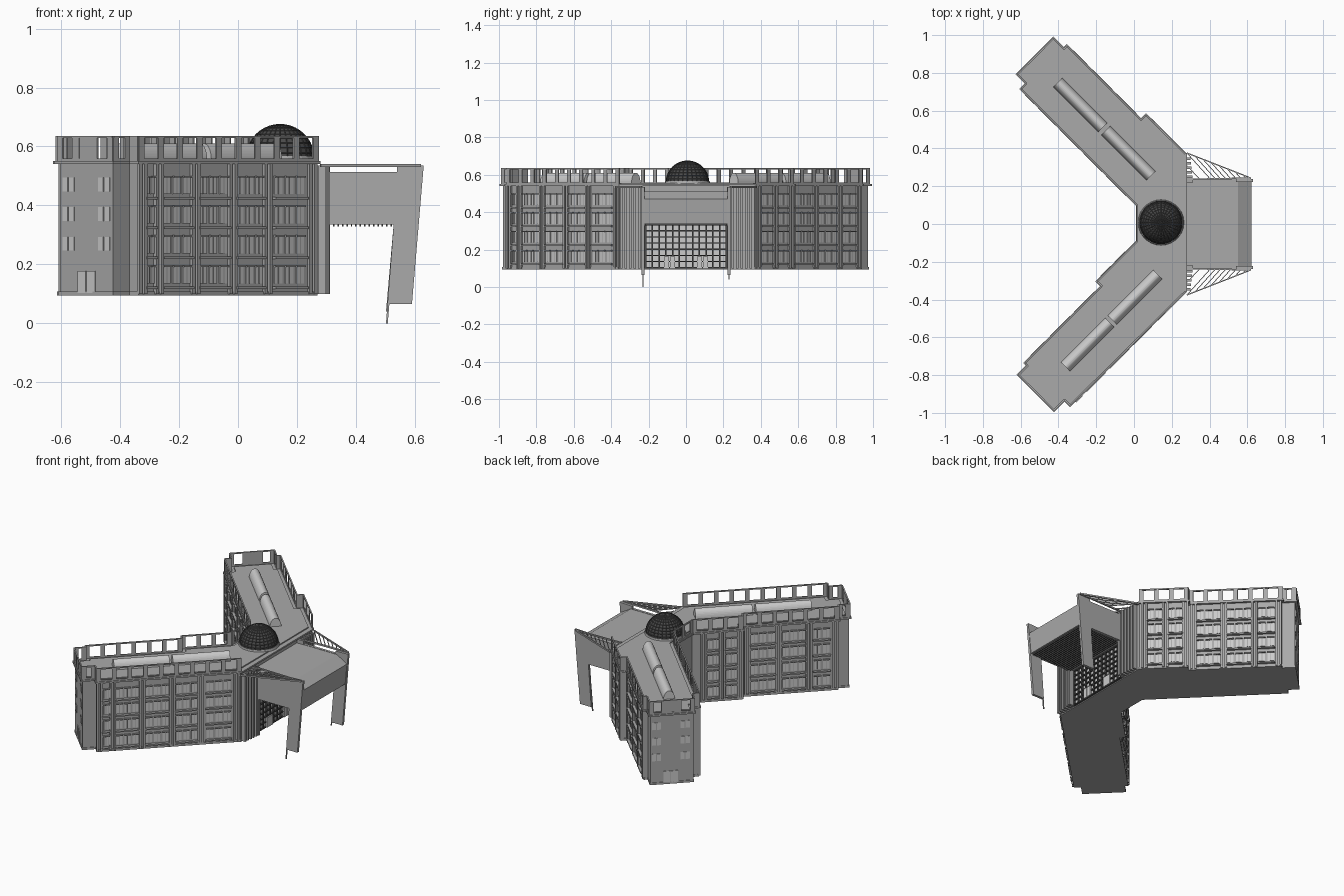
import bpy, bmesh, math
from mathutils import Matrix, Vector

if "Cube" in bpy.data.objects:
    bpy.data.objects.remove(bpy.data.objects["Cube"])
R2 = math.sqrt(2)

def material(name, c):
    m = bpy.data.materials.new(name)
    m.diffuse_color = (c, c, c, 1)
    m.use_nodes = True
    m.node_tree.nodes["Principled BSDF"].inputs["Base Color"].default_value = m.diffuse_color
    return m

STONE, GLASS, DARK = material("stone", .4), material("glass", .65), material("dark", .07)

def finish(bm, name, mat=STONE):
    bmesh.ops.recalc_face_normals(bm, faces=bm.faces[:])
    me = bpy.data.meshes.new(name)
    bm.to_mesh(me)
    bm.free()
    ob = bpy.data.objects.new(name, me)
    me.materials.append(mat)
    bpy.context.collection.objects.link(ob)
    return ob

def box(bm, c, size, ang=0):
    m = Matrix.Translation(c) @ Matrix.Rotation(ang, 4, 'Z') @ Matrix.Diagonal((*size, 1))
    bmesh.ops.create_cube(bm, size=1, matrix=m)

def bar(bm, a, b, w, z0, z1):
    d = Vector(b) - Vector(a)
    box(bm, ((a[0]+b[0])/2, (a[1]+b[1])/2, (z0+z1)/2), (d.length, w, z1-z0), math.atan2(d.y, d.x))

def prism(bm, pts, vec):
    f = bm.faces.new([bm.verts.new(p) for p in pts])
    g = bmesh.ops.extrude_face_region(bm, geom=[f])
    bmesh.ops.translate(bm, vec=vec, verts=[v for v in g['geom'] if isinstance(v, bmesh.types.BMVert)])
    bm.faces.new([bm.verts.new(p) for p in pts]) if not f.is_valid else None

def slab(name, pts, z0, z1, mat=STONE):
    bm = bmesh.new()
    prism(bm, [(x, y, z0) for x, y in pts], (0, 0, z1-z0))
    return finish(bm, name, mat)

# wing coordinates: u runs along the wing, v across it; s = +1 rear wing, -1 front wing
def P(s, u, v):
    return ((v-u)/R2, s*(u+v)/R2)

def inset(pts, d):
    out, n = [], len(pts)
    for i in range(n):
        a, b, c = (Vector(pts[(i+k) % n]) for k in (-1, 0, 1))
        e, f = (b-a).normalized(), (c-b).normalized()
        n1, n2 = Vector((-e.y, e.x)), Vector((-f.y, f.x))
        out.append(tuple(b + (n1+n2) * d / (1 + n1.dot(n2))))
    return out

rear = [(.066, .462), (.37, .46), (.37, .422), (.925, .422), (.925, .4), (1.005, .4), (1.005, .117),
        (.935, .117), (.935, .075), (.061, .075)]
front = [(.056, .452), (.925, .447), (.925, .405), (1.005, .405), (1.005, .125),
         (.935, .125), (.935, .105), (.36, .105), (.36, .07), (.056, .07)]
outline = [P(1, *p) for p in rear] + [P(-1, *p) for p in reversed(front)]

# main body, cornice and roof
slab("building_walls", inset(outline, .014), .1, .54)
slab("plinth", inset(outline, .010), .095, .108)
slab("cornice", outline, .54, .55)
slab("roof_deck", inset(outline, .03), .55, .557)

# rooftop railing with broad posts
bm = bmesh.new()
path = inset(outline, .008)
for a, b in zip(path[:-1], path[1:]):
    a, b = Vector(a), Vector(b)
    bar(bm, a, b, .008, .628, .636)
    bar(bm, a, b, .006, .55, .56)
    L = (b-a).length
    n = max(1, round(L/.1))
    ang = math.atan2((b-a).y, (b-a).x)
    for i in range(n+1):
        w = min(.026, L*.5)
        p = a.lerp(b, (w/2 + (L-w)*i/n)/L)
        box(bm, (p.x, p.y, .592), (w, .006, .084), ang)
for s in (1, -1):
    x, y = P(s, .995, .262)
    box(bm, (x, y, .594), (.006, .12, .082), math.atan2(s, -1))
finish(bm, "roof_railing")

# facades: panes, hoods, sills and pilasters
panes, trim = bmesh.new(), bmesh.new()
FLOORS = (.163, .265, .366, .466)

def facade(s, v, out, edges, counts):
    ang = math.atan2(s, -1)
    for u in edges:
        for du in (-.012, .012):
            x, y = P(s, u+du, v + out*.004)
            box(trim, (x, y, .32), (.013, .014, .44), ang)
    for a, b, n in zip(edges, edges[1:], counts):
        pitch = min(.052, (b-a-.03)/n)
        for z in FLOORS:
            x, y = P(s, (a+b)/2, v + out*.006)
            box(trim, (x, y, z-.042), (n*pitch, .02, .008), ang)
            for i in range(n):
                u = (a+b)/2 + (i-(n-1)/2)*pitch
                x, y = P(s, u, v)
                box(panes, (x, y, z), (pitch*.72, .006, .056), ang)
                box(trim, (x, y, z), (.004, .009, .056), ang)
                x, y = P(s, u, v + out*.004)
                box(trim, (x, y, z+.031), (pitch*.8, .014, .006), ang)

facade(1, .446, 1, (.1, .225, .345), (2, 2))
facade(1, .408, 1, (.39, .57, .75, .895), (3, 3, 2))
facade(1, .089, -1, (.12, .3, .468, .646, .81, .905), (3, 3, 3, 3, 2))
facade(-1, .436, 1, (.085, .30, .468, .646, .82, .9), (3, 3, 3, 3, 2))
facade(-1, .084, -1, (.12, .23, .335), (2, 2))
facade(-1, .119, -1, (.385, .57, .75, .905), (3, 3, 2))

# wing ends: paired windows above a door
for s in (1, -1):
    ang = math.atan2(s, -1)
    for z in FLOORS[1:]:
        for v in (.165, .195, .335, .365):
            x, y = P(s, .991, v)
            box(panes, (x, y, z+.005), (.006, .024, .046), ang)
    for dv in (-.022, .022):
        x, y = P(s, .991, .266+dv)
        box(panes, (x, y, .14), (.008, .04, .075), ang)
finish(panes, "window_panes", GLASS)
finish(trim, "facade_trim")

# half-barrel skylights
bm = bmesh.new()
for s, v, spans in ((1, .244, ((.117, .455), (.478, .816))), (-1, .278, ((.1, .44), (.46, .79)))):
    for u0, u1 in spans:
        pts = []
        for i in range(17):
            t = math.pi*i/16
            x, y = P(s, u0, v + .034*math.cos(t))
            pts.append((x, y, .555 + .055*math.sin(t)))
        d = (u1-u0)/R2
        prism(bm, pts, (-d, s*d, 0))
ob = finish(bm, "skylights", GLASS)

# ribbed dome on a low drum
bm = bmesh.new()
bmesh.ops.create_uvsphere(bm, u_segments=28, v_segments=20, radius=.115,
                          matrix=Matrix.Translation((.143, .008, .56)))
bmesh.ops.delete(bm, geom=[v for v in bm.verts if v.co.z < .5595], context='VERTS')
ribs = bm.copy()
finish(bm, "dome", DARK)
ob = finish(ribs, "dome_ribs", DARK)
w = ob.modifiers.new("ribs", 'WIREFRAME')
w.thickness = .003
bm = bmesh.new()
bmesh.ops.create_cone(bm, cap_ends=True, segments=28, radius1=.122, radius2=.118, depth=.014,
                      matrix=Matrix.Translation((.143, .008, .56)))
finish(bm, "dome_drum")

# entrance: fins beside a gridded glass wall
bm = bmesh.new()
for s in (1, -1):
    for i in range(5):
        box(bm, (.285, s*(.25+.024*i), .318), (.05 - .006*i, .012, .436))
    box(bm, (.29, s*.228, .318), (.045, .016, .436))
finish(bm, "entrance_fins")
bm = bmesh.new()
box(bm, (.268, 0, .22), (.012, .44, .24))
finish(bm, "entrance_glass", GLASS)
bm = bmesh.new()
for i in range(13):
    box(bm, (.278, -.216+.036*i, .22), (.012, .008, .24))
for i in range(8):
    box(bm, (.278, 0, .103+.033*i), (.012, .44, .007))
finish(bm, "entrance_grid", DARK)
bm = bmesh.new()
for s in (1, -1):
    for d in (-.016, .016):
        box(bm, (.285, s*.088+d, .132), (.01, .028, .064))
finish(bm, "entrance_doors", GLASS)

# portico canopy with sloping front and leaning side plates
bm = bmesh.new()
prof = [(.266, .337), (.609, .337), (.622, .47), (.55, .512), (.266, .512)]
prism(bm, [(x, -.222, z) for x, z in prof], (0, .444, 0))
finish(bm, "portico_canopy")
bm = bmesh.new()
side = [(.27, .335), (.53, .335), (.51, .065), (.59, .065), (.63, .535), (.54, .532), (.54, .514), (.27, .514)]
for y in (-.238, .222):
    prism(bm, [(x, y, z) for x, z in side], (0, .016, 0))
finish(bm, "portico_sides")
bm = bmesh.new()
for i in range(20):
    box(bm, (.31+.015*i, 0, .333), (.005, .44, .01))
finish(bm, "soffit_slats", DARK)
bm = bmesh.new()
for y, z in ((-.23, 0), (.23, .04)):
    prism(bm, [(.502, y-.003, z), (.508, y-.003, z), (.536, y-.003, .335), (.528, y-.003, .335)], (0, .006, 0))
finish(bm, "leg_rods")

# open triangular trellises either side of the canopy
bm = bmesh.new()
for s in (1, -1):
    A, B, C = (.28, s*.376), (.62, s*.243), (.28, s*.236)
    bar(bm, A, B, .006, .53, .54)
    bar(bm, C, B, .008, .53, .54)
    for i in range(8):
        t = i/8
        x, y = A[0]+(B[0]-A[0])*t, abs(A[1])+(abs(B[1])-abs(A[1]))*t
        k = y-.24
        bar(bm, (x, s*y), (x+k*.9, s*.24), .004, .531, .538)
    bar(bm, (.28, s*.31), (.345, s*.24), .004, .531, .538)
finish(bm, "canopy_trellis")
